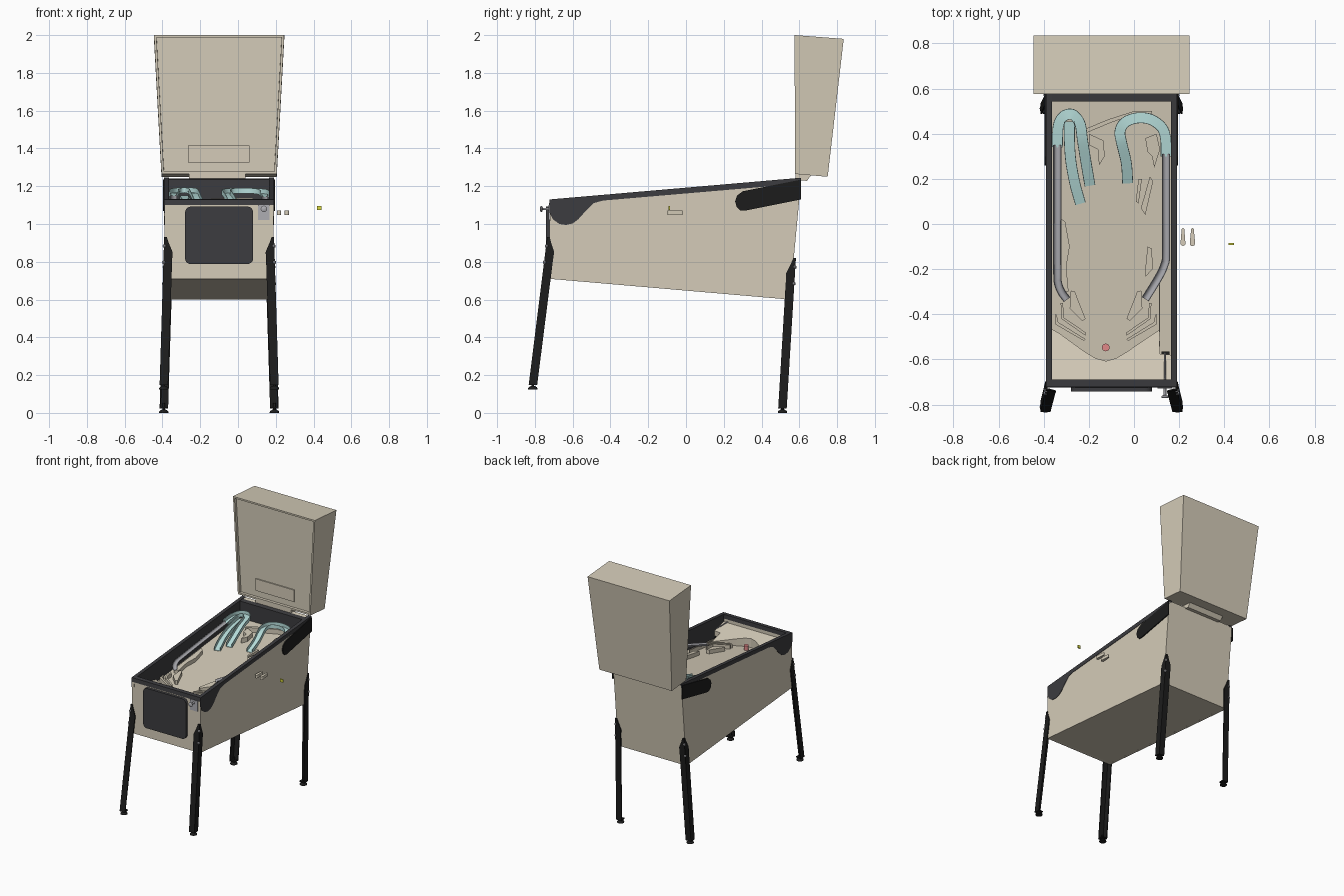
import bpy, bmesh
from math import cos, sin, pi, radians
from mathutils import Vector

CX = -0.10            # centre line of the cabinet
PX = -0.124           # centre line of the playing area


def material(name, *rgb):
    m = bpy.data.materials.new(name)
    m.diffuse_color = (*rgb, 1)
    return m


WOOD = material("wood", 0.66, 0.60, 0.48)
BLACK = material("black", 0.012, 0.012, 0.012)
DARK = material("dark_trim", 0.045, 0.045, 0.05)
AQUA = material("aqua_plastic", 0.48, 0.74, 0.72)
STEEL = material("steel", 0.42, 0.42, 0.45)
RED = material("red", 0.75, 0.25, 0.25)
YELLOW = material("yellow", 0.7, 0.7, 0.05)


def finish(name, bm, mat, smooth=False):
    bmesh.ops.recalc_face_normals(bm, faces=bm.faces)
    me = bpy.data.meshes.new(name)
    bm.to_mesh(me)
    bm.free()
    me.materials.append(mat)
    ob = bpy.data.objects.new(name, me)
    bpy.context.collection.objects.link(ob)
    if smooth:
        bpy.ops.object.select_all(action='DESELECT')
        ob.select_set(True)
        bpy.context.view_layer.objects.active = ob
        bpy.ops.object.shade_smooth_by_angle(angle=radians(35))
    return ob


def loft(name, rings, mat, smooth=False):
    """Skin a list of equal closed rings and cap both ends."""
    bm = bmesh.new()
    vs = [[bm.verts.new(p) for p in r] for r in rings]
    n = len(vs[0])
    for a, b in zip(vs, vs[1:]):
        for i in range(n):
            bm.faces.new((a[i], a[(i + 1) % n], b[(i + 1) % n], b[i]))
    bm.faces.new(vs[0])
    bm.faces.new(vs[-1])
    return finish(name, bm, mat, smooth)


def prism_x(name, yz, x0, x1, mat):
    return loft(name, [[(x, y, z) for y, z in yz] for x in (x0, x1)], mat)


def box(name, x0, x1, y0, y1, z0, z1, mat):
    return prism_x(name, [(y0, z0), (y1, z0), (y1, z1), (y0, z1)], x0, x1, mat)


def lathe(name, origin, axis, stations, mat, n=20):
    """Round part: stations are (distance along axis, radius)."""
    q = Vector((0, 0, 1)).rotation_difference(Vector(axis))
    o = Vector(origin)
    rings = [[o + q @ Vector((r * cos(2 * pi * i / n), r * sin(2 * pi * i / n), d))
              for i in range(n)] for d, r in stations]
    return loft(name, rings, mat, True)


def field(y, h=0.0):
    """Height of the sloping playfield."""
    return 1.045 + 0.105 * (y + 0.06) + h


def plate(name, pts, h0, h1, mat=WOOD):
    top = h1 if callable(h1) else (lambda y: field(y, h1))
    return loft(name, [[(x, y, field(y, h0)) for x, y in pts],
                       [(x, y, top(y)) for x, y in pts]], mat)


def sweep(name, path, profile, mat, steps=6):
    """Sweep a closed profile along a smooth path of (x, y, height over playfield)."""
    p = [Vector((x, y, field(y, h))) for x, y, h in path]
    p = [2 * p[0] - p[1]] + p + [2 * p[-1] - p[-2]]
    c = []
    for a, b, d, e in zip(p, p[1:], p[2:], p[3:]):
        for k in range(steps):
            t = k / steps
            c.append(0.5 * (2 * b + (d - a) * t + (2 * a - 5 * b + 4 * d - e) * t * t
                            + (3 * b - a - 3 * d + e) * t ** 3))
    c.append(p[-2])
    rings = []
    for i, o in enumerate(c):
        t = c[min(i + 1, len(c) - 1)] - c[max(i - 1, 0)]
        side = t.cross(Vector((0, 0, 1))).normalized()
        rings.append([o + side * u + Vector((0, 0, v)) for u, v in profile])
    return loft(name, rings, mat, True)


# Cabinet tub
side = [(-0.725, 0.71), (0.55, 0.60), (0.61, 1.24), (-0.72, 1.125)]
for s, n in ((-1, "left"), (1, "right")):
    prism_x(n + "_cabinet_side", side, CX + s * 0.27, CX + s * 0.288, WOOD)
prism_x("cabinet_front", [(-0.725, 0.71), (-0.70, 0.71), (-0.695, 1.10), (-0.72, 1.10)], CX - 0.27, CX + 0.27, WOOD)
prism_x("cabinet_back", [(0.53, 0.602), (0.55, 0.60), (0.61, 1.24), (0.575, 1.236)], CX - 0.27, CX + 0.27, WOOD)
prism_x("cabinet_floor", [(-0.70, 0.708), (0.53, 0.602), (0.53, 0.62), (-0.70, 0.726)], CX - 0.27, CX + 0.27, WOOD)

# Side rails with front lobe, dark inner liner, rear side plates
rail = [(-0.722, 1.13), (-0.722, 1.06), (-0.705, 1.025), (-0.67, 1.0), (-0.635, 0.995), (-0.60, 1.003),
        (-0.57, 1.025), (-0.53, 1.07), (-0.49, 1.11), (-0.44, 1.124), (0.61, 1.214), (0.61, 1.245)]
liner = [(-0.70, 0.96), (0.575, 1.10), (0.575, 1.24), (-0.70, 1.13)]
cap = [(-0.722, 1.118), (0.61, 1.233), (0.61, 1.245), (-0.722, 1.13)]
arm = [(0.61, 1.13), (0.31, 1.07), (0.285, 1.073), (0.268, 1.09), (0.26, 1.12), (0.27, 1.15), (0.30, 1.173), (0.61, 1.235)]
for s, n in ((-1, "left"), (1, "right")):
    prism_x(n + "_side_rail", rail, CX + s * 0.287, CX + s * 0.291, DARK)
    prism_x(n + "_rail_cap", cap, CX + s * 0.264, CX + s * 0.2905, DARK)
    prism_x(n + "_inner_liner", liner, CX + s * 0.265, CX + s * 0.271, DARK)
    prism_x(n + "_rear_side_plate", arm, CX + s * 0.288, CX + s * 0.296, BLACK)
prism_x("front_lock_bar", [(-0.725, 1.10), (-0.69, 1.10), (-0.69, 1.132), (-0.722, 1.13)], CX - 0.289, CX + 0.289, DARK)
prism_x("inner_back_wall", [(0.543, 1.08), (0.577, 1.08), (0.577, 1.24), (0.543, 1.236)], CX - 0.27, CX + 0.27, DARK)

# Coin door with rounded corners
door = [(CX + sx * 0.15 + 0.03 * cos(a), 0.94 + sz * 0.122 + 0.03 * sin(a))
        for sx, sz, a0 in ((1, 1, 0), (-1, 1, 90), (-1, -1, 180), (1, -1, 270))
        for a in [radians(a0 + 18 * k) for k in range(6)]]
loft("coin_door", [[(x, y, z) for x, z in door] for y in (-0.742, -0.715)], DARK)

# Plunger
box("plunger_plate", 0.105, 0.168, -0.728, -0.715, 1.02, 1.10, STEEL)
lathe("plunger_knob", (0.137, -0.72, 1.08), (0, -1, 0),
      [(-0.15, 0.004), (0, 0.004), (0.005, 0.010), (0.012, 0.006), (0.038, 0.006), (0.042, 0.015), (0.048, 0.017), (0.052, 0.010)], STEEL)

# Backbox with recessed front
bm = bmesh.new()
f = [bm.verts.new((CX + x, y, z)) for x, y, z in
     ((-0.305, 0.577, 1.265), (0.305, 0.577, 1.265), (0.345, 0.575, 2.0), (-0.345, 0.575, 2.0))]
b = [bm.verts.new((CX + x, y, z)) for x, y, z in
     ((-0.305, 0.75, 1.25), (0.305, 0.75, 1.25), (0.345, 0.835, 1.98), (-0.345, 0.835, 1.98))]
front = bm.faces.new(f)
bm.faces.new(b[::-1])
for i in range(4):
    bm.faces.new((f[i], b[i], b[(i + 1) % 4], f[(i + 1) % 4]))
bmesh.ops.recalc_face_normals(bm, faces=bm.faces)
bmesh.ops.inset_region(bm, faces=[front], thickness=0.018)
bmesh.ops.inset_region(bm, faces=[front], thickness=0.001, depth=-0.02)
finish("backbox", bm, WOOD)
box("display_panel", -0.265, 0.06, 0.588, 0.60, 1.325, 1.415, WOOD)
prism_x("backbox_hinge", [(0.58, 1.235), (0.64, 1.228), (0.665, 1.262), (0.58, 1.27)], -0.26, 0.04, WOOD)


# Angle-iron legs with levelling feet and bolts
def leg(name, sx, sy, top, bottom):
    a, c = Vector(top), Vector(bottom)
    rings = []
    for t, w in ((0, 0.014), (0.035, 0.024), (0.10, 0.047), (0.16, 0.046), (1, 0.045)):
        o, k = a.lerp(c, t), 0.007
        L = ((0, 0), (w, 0), (w, k), (k, k), (k, w), (0, w))
        rings.append([o + Vector((-sx * u, -sy * v, 0)) for u, v in L])
    loft(name, rings, BLACK)
    foot = c + Vector((-sx * 0.022, -sy * 0.022, 0))
    box(name + "_base", foot.x - 0.02, foot.x + 0.02, foot.y - 0.02, foot.y + 0.02, c.z, c.z + 0.008, BLACK)
    lathe(name + "_foot", foot, (0, 0, -1),
          [(-0.03, 0.007), (0.004, 0.007), (0.005, 0.012), (0.012, 0.022), (0.017, 0.025), (0.022, 0.025)], BLACK)
    for t in (0.06, 0.17):
        o = a.lerp(c, t) + Vector((-sx * 0.004, -sy * 0.004, 0))
        lathe(name + "_bolt", o, Vector((sx, sy, 0)).normalized(),
              [(0, 0.009), (0.006, 0.009), (0.01, 0.005)], STEEL, 12)


for s, n in ((-1, "left"), (1, "right")):
    leg(n + "_front_leg", s, -1, (CX + s * 0.291, -0.735, 0.93), (CX + s * 0.315, -0.833, 0.147))
    leg(n + "_rear_leg", s, 1, (CX + s * 0.291, 0.582, 0.82), (CX + s * 0.315, 0.533, 0.022))

# Playfield and raised apron
plate("playfield", [(-0.365, -0.69), (0.165, -0.69), (0.165, 0.545), (-0.365, 0.545)], -0.012, 0)
edge = [(-0.365, -0.465), (-0.33, -0.485), (-0.22, -0.565), (-0.17, -0.595), (-0.124, -0.607),
        (-0.08, -0.595), (-0.03, -0.565), (0.08, -0.49), (0.112, -0.47), (0.115, -0.575), (0.165, -0.58)]
plate("apron", edge + [(0.165, -0.69), (-0.365, -0.69)], 0, lambda y: field(y, 0.02) + 0.35 * max(0, -0.47 - y))

# Lower playfield guides, mirrored about the play centre
sling = [(-0.28, -0.295), (-0.262, -0.30), (-0.215, -0.42), (-0.23, -0.43), (-0.285, -0.375)]
inlane = [(-0.325, -0.35), (-0.315, -0.35), (-0.31, -0.415), (-0.215, -0.48), (-0.215, -0.495), (-0.322, -0.42)]
outlane = [(-0.35, -0.40), (-0.343, -0.40), (-0.336, -0.435), (-0.215, -0.51), (-0.222, -0.518), (-0.348, -0.445)]
for n, pts in (("slingshot", sling), ("inlane_guide", inlane), ("outlane_guide", outlane)):
    plate("left_" + n, pts, 0, 0.03)
    plate("right_" + n, [(2 * PX - x, y) for x, y in pts], 0, 0.03)

# Other guides and targets on the playfield
for n, pts, h in (
    ("left_side_guide", [(-0.33, 0.03), (-0.305, 0.01), (-0.285, -0.10), (-0.30, -0.19), (-0.29, -0.30), (-0.33, -0.30)], 0.03),
    ("right_side_guide", [(0.06, -0.10), (0.08, -0.11), (0.082, -0.20), (0.05, -0.235), (0.052, -0.18)], 0.03),
    ("diagonal_guide", [(0.07, 0.21), (0.085, 0.19), (0.05, 0.04), (0.03, 0.07), (0.045, 0.12)], 0.03),
    ("target_bank", [(0.02, 0.20), (0.035, 0.20), (0.02, 0.09), (0.008, 0.10)], 0.03),
    ("centre_targets", [(-0.20, 0.40), (-0.135, 0.37), (-0.13, 0.30), (-0.155, 0.26), (-0.16, 0.33), (-0.20, 0.35)], 0.035),
    ("right_targets", [(0.05, 0.38), (0.10, 0.40), (0.115, 0.33), (0.09, 0.25), (0.08, 0.30), (0.06, 0.32)], 0.035),
    ("shooter_lane_wall", [(0.110, -0.20), (0.116, -0.20), (0.116, -0.57), (0.110, -0.57)], 0.03),
    ("rear_arch", [(-0.22, 0.40), (-0.10, 0.45), (0.0, 0.485), (0.08, 0.49), (0.08, 0.50), (0.0, 0.50), (-0.11, 0.465), (-0.22, 0.42)], 0.035),
):
    plate(n, pts, 0, h)
box("plunger_tip", 0.122, 0.158, -0.578, -0.566, field(-0.57), field(-0.57, 0.02), BLACK)
lathe("drain_post", (-0.125, -0.547, field(-0.547)), (0, 0, 1), [(0, 0.017), (0.035, 0.017)], RED)

# Plastic ramps
W, H, T = 0.024, 0.028, 0.003
chan = [(-W, 0), (W, 0), (W, H), (W - T, H), (W - T, T), (T - W, T), (T - W, H), (-W, H)]
sweep("left_ramp", [(-0.195, 0.17, 0.003), (-0.212, 0.27, 0.03), (-0.228, 0.37, 0.055), (-0.238, 0.44, 0.062),
                    (-0.262, 0.478, 0.063), (-0.288, 0.487, 0.063), (-0.318, 0.472, 0.062),
                    (-0.336, 0.43, 0.061), (-0.34, 0.34, 0.058)], chan, AQUA)
sweep("left_inner_ramp", [(-0.237, 0.09, 0.003), (-0.262, 0.18, 0.02), (-0.28, 0.28, 0.035), (-0.286, 0.37, 0.045),
                          (-0.286, 0.455, 0.05)], chan, AQUA)
sweep("right_ramp", [(-0.028, 0.18, 0.003), (-0.034, 0.27, 0.03), (-0.055, 0.36, 0.055), (-0.062, 0.41, 0.06),
                     (-0.04, 0.45, 0.062), (0.015, 0.47, 0.062), (0.075, 0.463, 0.062), (0.125, 0.425, 0.061),
                     (0.141, 0.37, 0.06), (0.142, 0.30, 0.058)], chan, AQUA)

# Steel return rails
arc = [pi + pi * k / 10 for k in range(11)]
half = [(0.018 * cos(a), 0.018 + 0.018 * sin(a)) for a in arc] + \
       [(0.0155 * cos(a), 0.018 + 0.0155 * sin(a)) for a in arc[::-1]]
sweep("left_return_rail", [(-0.34, 0.35, 0.058), (-0.34, 0.10, 0.055), (-0.34, -0.20, 0.05), (-0.337, -0.26, 0.048),
                           (-0.322, -0.30, 0.046), (-0.297, -0.335, 0.043)], half, STEEL)
sweep("right_return_rail", [(0.142, 0.31, 0.058), (0.142, 0.10, 0.055), (0.142, -0.13, 0.051), (0.135, -0.18, 0.05),
                            (0.11, -0.235, 0.048), (0.05, -0.333, 0.043)], half, STEEL)

# Spare flippers and a marker lying outside the cabinet
for i, (x, r) in enumerate(((0.217, 0.011), (0.259, 0.012))):
    pts = [(x + r * cos(a), -0.086 + r * sin(a)) for a in [pi + pi * k / 8 for k in range(9)]]
    pts += [(x + 0.006 * cos(a), -0.024 + 0.006 * sin(a)) for a in [pi * k / 6 for k in range(7)]]
    loft("flipper_%d" % (i + 1), [[(px, py, z) for px, py in pts] for z in (1.048, 1.071)], WOOD)
box("yellow_target", 0.419, 0.443, -0.093, -0.085, 1.073, 1.095, YELLOW)
